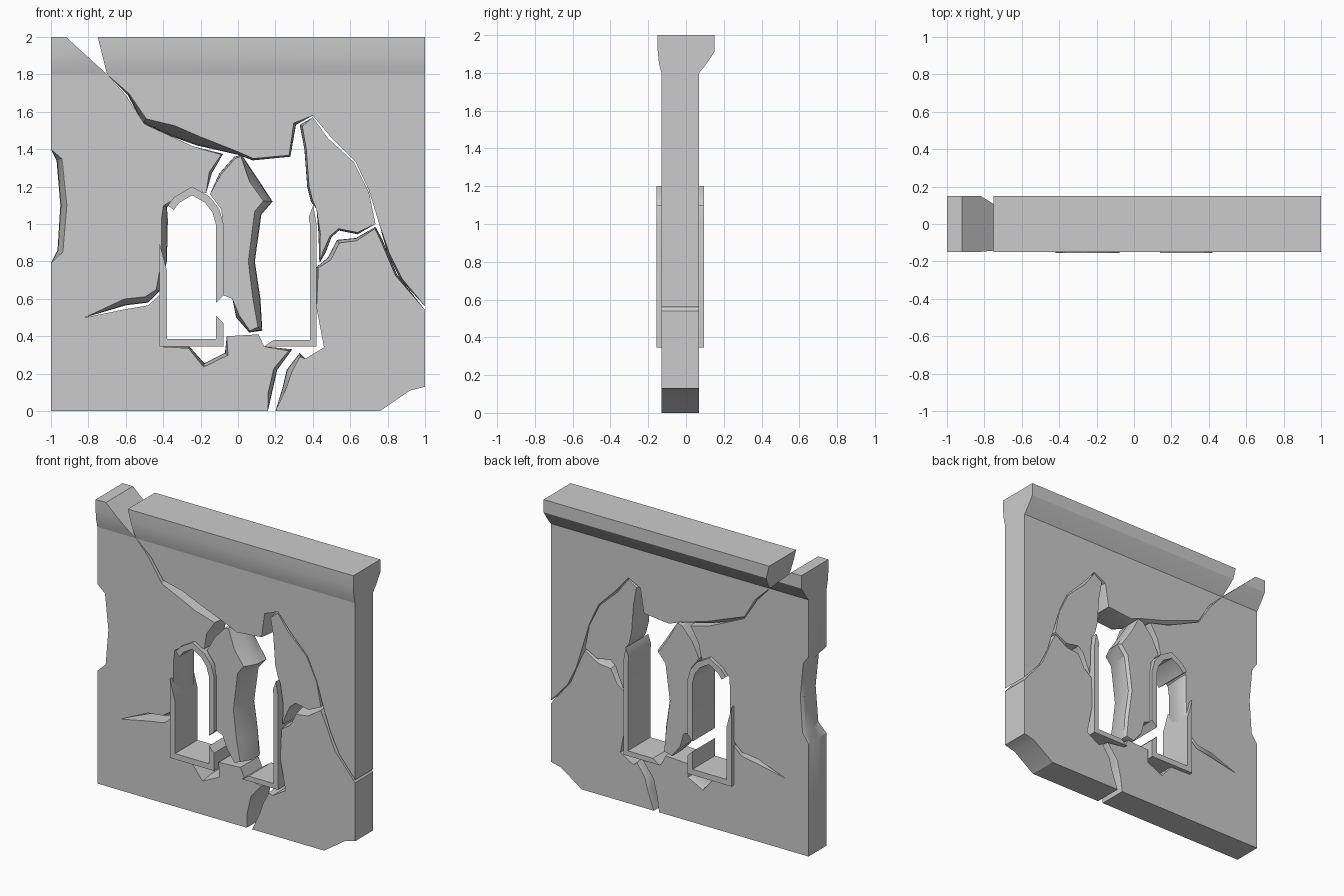
import bpy
import bmesh
from mathutils import Vector

cube = bpy.data.objects.get("Cube")
if cube:
    bpy.data.objects.remove(cube, do_unlink=True)

stone = bpy.data.materials.new("grey_stone")
stone.use_nodes = True
stone.diffuse_color = (0.6, 0.6, 0.6, 1)
stone.node_tree.nodes["Principled BSDF"].inputs["Base Color"].default_value = (0.6, 0.6, 0.6, 1)

WALL_FRONT, WALL_BACK = -0.13, 0.07
FRAME_FRONT, FRAME_BACK = -0.155, 0.095


def finish(name, bm):
    """Turn a bmesh into a shaded stone object."""
    bmesh.ops.recalc_face_normals(bm, faces=bm.faces)
    mesh = bpy.data.meshes.new(name)
    bm.to_mesh(mesh)
    bm.free()
    mesh.materials.append(stone)
    obj = bpy.data.objects.new(name, mesh)
    bpy.context.collection.objects.link(obj)
    bpy.ops.object.select_all(action="DESELECT")
    obj.select_set(True)
    bpy.context.view_layer.objects.active = obj
    bpy.ops.object.shade_smooth_by_angle(angle=0.55)
    return obj


def loft(name, rings):
    """Join matching rings of points with quads and cap both ends."""
    bm = bmesh.new()
    loops = [[bm.verts.new(p) for p in ring] for ring in rings]
    count = len(loops[0])
    for first, second in zip(loops, loops[1:]):
        for i in range(count):
            j = (i + 1) % count
            bm.faces.new((first[i], first[j], second[j], second[i]))
    bm.faces.new(loops[0])
    bm.faces.new(list(reversed(loops[-1])))
    return finish(name, bm)


def left_normal(a, b):
    """Unit direction to the left of a step from a to b."""
    step = (b - a).normalized()
    return Vector((-step.y, step.x))


def slab(name, outline):
    """Wall fragment from an anticlockwise outline of x, z and chip width."""
    points = [Vector(p[:2]) for p in outline]
    chips = [p[2] if len(p) > 2 else 0 for p in outline]
    inward = []
    for i, p in enumerate(points):
        after = points[(i + 1) % len(points)]
        inward.append((left_normal(points[i - 1], p) + left_normal(p, after)).normalized())

    def ring(y, share):
        moved = [p + n * c * share for p, n, c in zip(points, inward, chips)]
        return [(p.x, y, p.y) for p in moved]

    return loft(name, [ring(WALL_FRONT, 1), ring(WALL_FRONT + 0.09, 0.1),
                       ring(WALL_BACK - 0.02, 0), ring(WALL_BACK, 0.4)])


def frame(name, path, width=0.04, start_cut=0, end_cut=0):
    """Deep window surround: a strip to the left of a path, with slanted ends."""
    points = [Vector(p) for p in path]
    inner = []
    for i, p in enumerate(points):
        before = left_normal(points[i - 1], p) if i else None
        after = left_normal(p, points[i + 1]) if i < len(points) - 1 else None
        if before is None or after is None:
            inner.append(p + (before or after) * width)
        else:
            mid = (before + after).normalized()
            inner.append(p + mid * width / mid.dot(after))
    inner[0] += (points[1] - points[0]).normalized() * start_cut
    inner[-1] += (points[-2] - points[-1]).normalized() * end_cut
    strip = points + inner[::-1]
    return loft(name, [[(p.x, y, p.y) for p in strip] for y in (FRAME_FRONT, FRAME_BACK)])


def cornice(name, left, right):
    """Moulding along x; left and right give the end position for a height."""
    profile = [(WALL_FRONT, 1.8), (-0.143, 1.85), (-0.15, 1.92), (-0.15, 2),
               (0.15, 2), (0.15, 1.91), (0.11, 1.85), (WALL_BACK, 1.8)]
    return loft(name, [[(end(z), y, z) for y, z in profile] for end in (left, right)])


# Large left fragment: foot, crack side, window sill, side crack, jamb, broken top, side notch
left_foot = [(-1, 0), (.16, 0), (.18, .09, .02), (.21, .22, .02), (.29, .33, .02),
             (.14, .345), (.11, .41), (-.06, .4), (-.07, .31, .02), (-.18, .255, .02),
             (-.26, .345, .01), (-.42, .345), (-.42, .62)]
left_crack = [(-.48, .565), (-.6, .545), (-.82, .5), (-.6, .565, .035),
              (-.48, .58, .035), (-.42, .64, .02)]
left_top = [(-.38, .8, .03), (-.375, 1.02, .035), (-.38, 1.09, .02), (-.33, 1.14),
            (-.25, 1.185), (-.17, 1.165), (-.14, 1.27, .015), (-.08, 1.375, .01),
            (-.24, 1.415), (-.5, 1.535), (-.6, 1.69), (-.7, 1.8)]
left_notch = [(-1, 1.8), (-1, 1.4), (-.97, 1.34, .03), (-.95, 1.1, .035),
              (-.965, .86, .03), (-1, .79)]
slab("left_wall", left_foot + left_crack + left_top + left_notch)

# Upper fragment below the cornice
slab("upper_wall", [
    (1, .56), (1, 1.8), (-.7, 1.8), (-.59, 1.69, .01), (-.51, 1.54, .03),
    (-.36, 1.47, .06), (-.22, 1.42, .05), (0, 1.37, .015), (.08, 1.34, .01),
    (.28, 1.36, .01), (.31, 1.53, .015), (.4, 1.58), (.5, 1.46), (.63, 1.33),
    (.7, 1.18), (.755, 1), (.8, .84, .01), (.87, .7, .01)])

# Pillar fragment between the windows
slab("middle_pillar", [
    (.06, .42, .01), (.13, .43, .03), (.12, .6, .04), (.09, .8, .035), (.125, 1.05, .04),
    (.185, 1.12, .05), (.1, 1.25, .045), (.02, 1.37, .01), (-.02, 1.36, .01),
    (-.1, 1.27, .01), (-.15, 1.16), (-.09, 1.08), (-.08, 1), (-.08, .62),
    (-.03, .6), (-.01, .5, .02)])

# Tall shard on the right
slab("right_shard", [
    (.735, 1), (.7, 1.17), (.62, 1.33), (.48, 1.46), (.4, 1.57), (.33, 1.53, .015),
    (.355, 1.4, .01), (.37, 1.2, .01), (.39, 1.12, .01), (.42, 1.08), (.43, .95, .01),
    (.435, .79, .01), (.47, .85, .015), (.5, .93, .01), (.54, .965, .01),
    (.64, .945, .01)])

# Lower right fragment with its chipped corner
slab("lower_right_wall", [
    (.2, 0), (.76, 0), (.92, .11), (1, .13), (1, .54), (.85, .73, .01), (.77, .92, .01),
    (.735, .985, .01), (.63, .925, .015), (.53, .915, .02), (.48, .82, .02),
    (.42, .77, .01), (.42, .55), (.46, .34), (.36, .28), (.33, .31, .02),
    (.26, .22, .03), (.24, .13, .02)])

# Cornice, split by the break at the upper left
cornice("cornice_long", lambda z: -.7 - (z - 1.8) * .25, lambda z: 1)
cornice("cornice_corner", lambda z: -1, lambda z: -.7 - (z - 1.8) * 1.1)

# Window surrounds, broken into lengths
frame("left_window_arch", [
    (-.077, .62), (-.077, 1), (-.1, 1.08), (-.15, 1.145), (-.245, 1.2),
    (-.34, 1.145), (-.375, 1.1)], start_cut=-.04)
frame("left_window_sill", [(-.42, .9), (-.42, .345), (-.077, .345), (-.077, .47)],
      start_cut=.15, end_cut=-.04)
frame("right_window_sill", [(.14, .345), (.42, .345), (.42, 1), (.402, 1.1)],
      width=.035, start_cut=.05, end_cut=.06)
